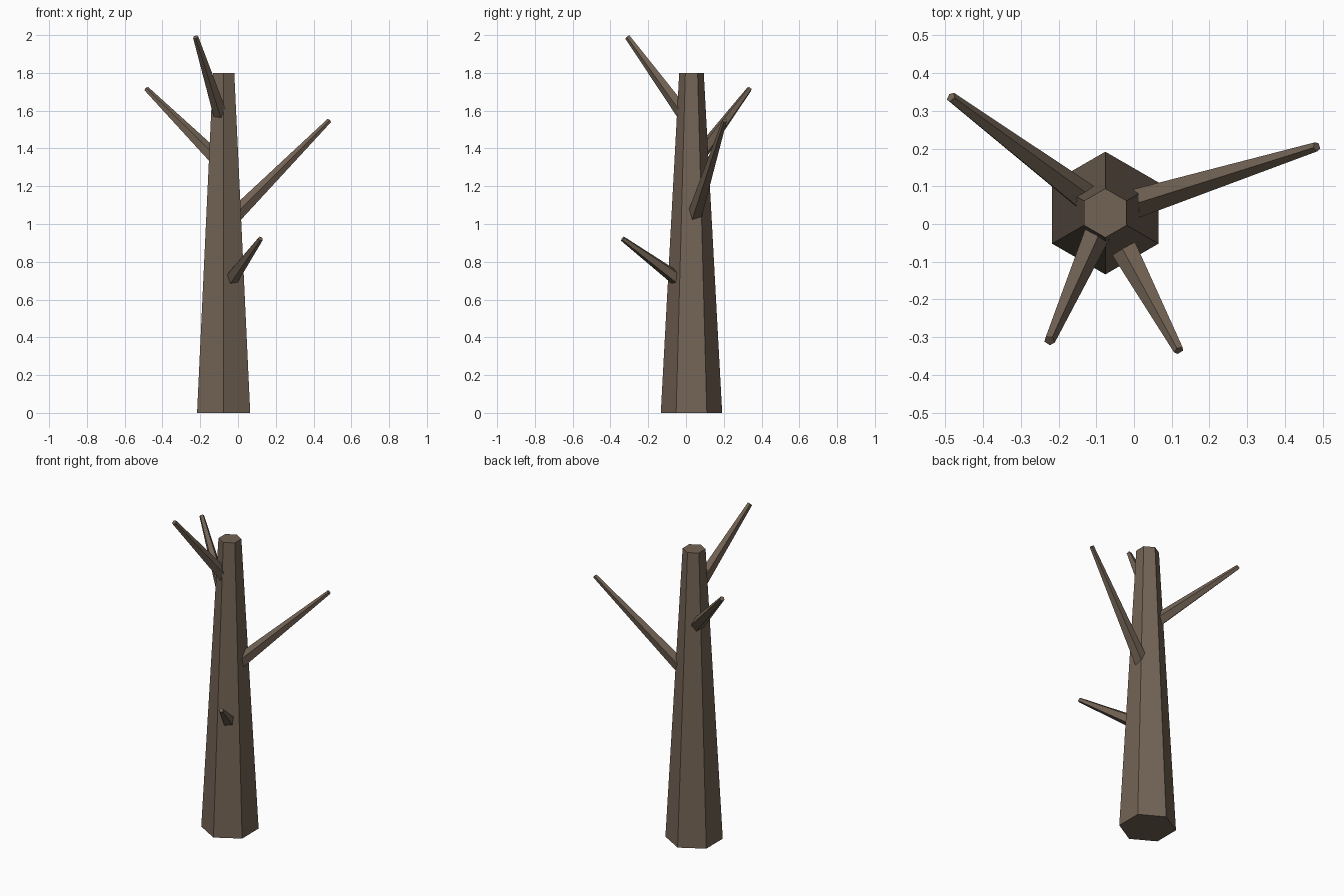
import bpy, bmesh, math
from mathutils import Vector

if "Cube" in bpy.data.objects:
    bpy.data.objects.remove(bpy.data.objects["Cube"])

bark = bpy.data.materials.new("bark")
bark.diffuse_color = (0.17, 0.125, 0.09, 1)
bark.use_nodes = True
bark.node_tree.nodes["Principled BSDF"].inputs["Base Color"].default_value = bark.diffuse_color


def tapered(name, start, end, r0, r1, sides):
    """Flat-shaded tapered prism from start to end."""
    start, end = Vector(start), Vector(end)
    turn = Vector((0, 0, 1)).rotation_difference(end - start)
    bm = bmesh.new()
    rings = []
    for centre, r in ((start, r0), (end, r1)):
        ring = []
        for i in range(sides):
            a = -math.pi / 2 + 2 * math.pi * i / sides
            ring.append(bm.verts.new(centre + turn @ Vector((r * math.cos(a), r * math.sin(a), 0))))
        rings.append(ring)
    low, high = rings
    for i in range(sides):
        j = (i + 1) % sides
        bm.faces.new((low[i], low[j], high[j], high[i]))
    bm.faces.new(low[::-1])
    bm.faces.new(high)
    mesh = bpy.data.meshes.new(name)
    bm.to_mesh(mesh)
    bm.free()
    mesh.materials.append(bark)
    obj = bpy.data.objects.new(name, mesh)
    bpy.context.collection.objects.link(obj)
    return obj


# Six-sided trunk, slightly off centre
CX, CY = -0.076, 0.029
tapered("trunk", (CX, CY, 0), (CX, CY, 1.8), 0.1625, 0.065, 6)

# Five-sided bare branches: tip, (distance from trunk axis, height) at the root, radii
branches = [
    ("right_branch", (0.484, 0.205, 1.548), (0.06, 1.042), 0.042, 0.013),
    ("back_left_branch", (-0.485, 0.336, 1.715), (0.055, 1.35), 0.040, 0.014),
    ("low_front_branch", (0.119, -0.335, 0.922), (0.07, 0.70), 0.040, 0.014),
    ("high_front_branch", (-0.224, -0.309, 1.99), (0.045, 1.585), 0.039, 0.015),
]
for name, tip, (dist, height), r0, r1 in branches:
    out = Vector((tip[0] - CX, tip[1] - CY, 0)).normalized()
    root = Vector((CX, CY, height)) + out * dist
    tapered(name, root, tip, r0, r1, 5)
